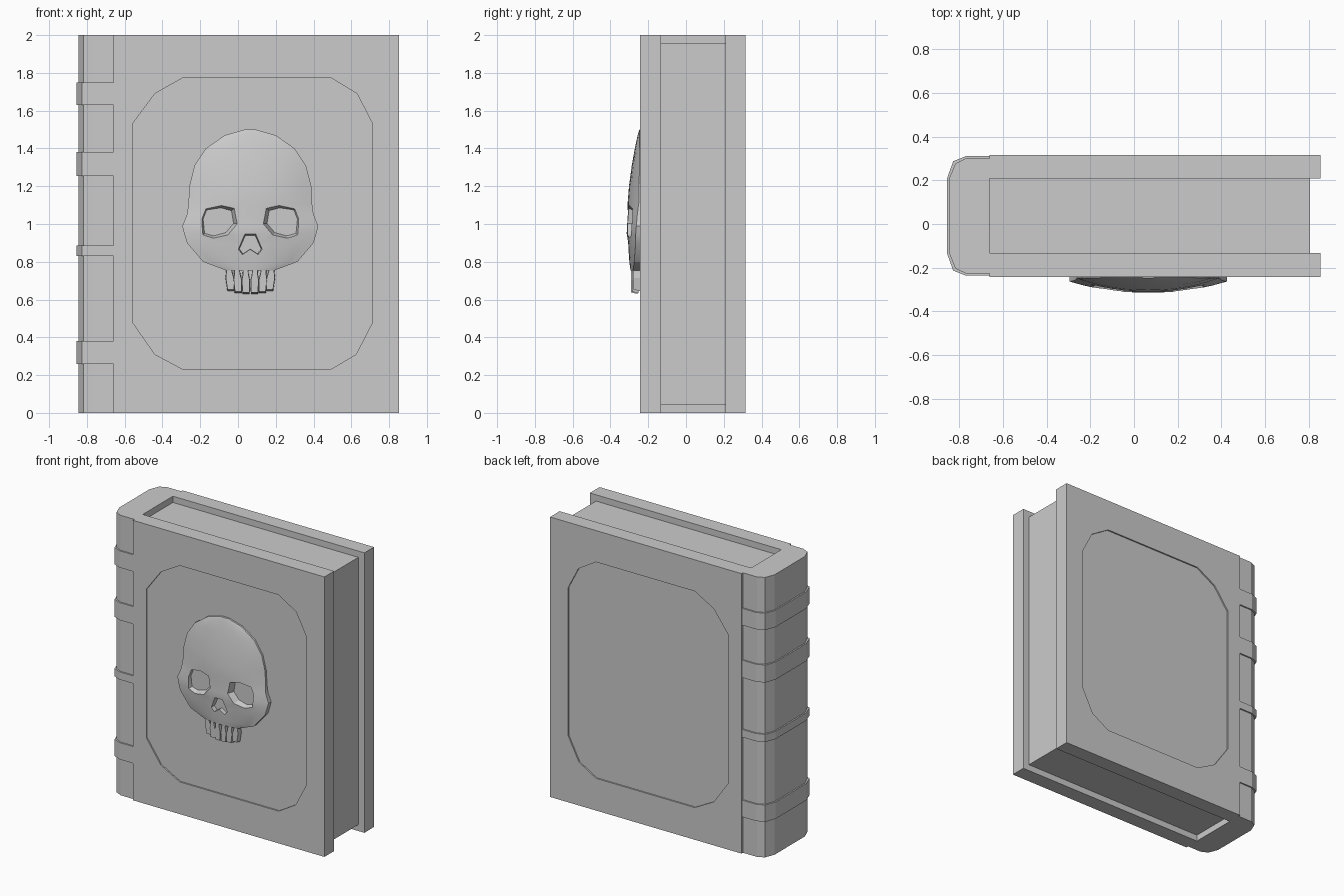
import bpy, bmesh
from mathutils import Vector

if "Cube" in bpy.data.objects:
    bpy.data.objects.remove(bpy.data.objects["Cube"])

CX = 0.065  # centre line of the skull relief


def mesh_object(name, verts, faces):
    bm = bmesh.new()
    vs = [bm.verts.new(v) for v in verts]
    for f in faces:
        bm.faces.new([vs[i] for i in f])
    bmesh.ops.recalc_face_normals(bm, faces=bm.faces)
    me = bpy.data.meshes.new(name)
    bm.to_mesh(me)
    bm.free()
    ob = bpy.data.objects.new(name, me)
    bpy.context.collection.objects.link(ob)
    return ob


def prism(name, pts, a, b, axis='y', taper=1.0):
    """Extrude a 2D outline from a to b along y or z; taper scales the end b."""
    n = len(pts)
    mid = Vector((sum(p[0] for p in pts) / n, sum(p[1] for p in pts) / n))
    ends = [(Vector(p), a) for p in pts]
    ends += [(mid + (Vector(p) - mid) * taper, b) for p in pts]
    verts = [(p.x, h, p.y) if axis == 'y' else (p.x, p.y, h) for p, h in ends]
    faces = [tuple(range(n)), tuple(range(n, 2 * n))]
    faces += [(i, (i + 1) % n, n + (i + 1) % n, n + i) for i in range(n)]
    return mesh_object(name, verts, faces)


def box(name, x0, x1, y0, y1, z0, z1):
    return prism(name, [(x0, y0), (x1, y0), (x1, y1), (x0, y1)], z0, z1, 'z')


def cut(ob, cutter):
    m = ob.modifiers.new("cut", 'BOOLEAN')
    m.operation, m.solver, m.object = 'DIFFERENCE', 'EXACT', cutter
    bpy.context.view_layer.objects.active = ob
    bpy.ops.object.modifier_apply(modifier=m.name)
    bpy.data.objects.remove(cutter)


# Covers with shallow recessed panels
panel = [(-0.29, 1.775), (0.49, 1.775), (0.63, 1.69), (0.71, 1.535),
         (0.71, 0.475), (0.625, 0.31), (0.49, 0.23), (-0.29, 0.23),
         (-0.44, 0.31), (-0.555, 0.475), (-0.555, 1.535), (-0.44, 1.69)]
front = box("front_cover", -0.66, 0.853, -0.243, -0.133, 0, 2)
cut(front, prism("cutter", panel, -0.4, -0.233))
back = box("back_cover", -0.66, 0.853, 0.208, 0.316, 0, 2)
cut(back, prism("cutter", panel, 0.306, 0.4))

# Page block
box("pages", -0.67, 0.805, -0.134, 0.209, 0.045, 1.955)


# Rounded spine and its raised bands
def spine_profile(d):
    half = [(-0.66, 0.263 + d), (-0.77, 0.263 + d),
            (-0.817 - d, 0.24 + d), (-0.845 - d, 0.172)]
    return [(x, 0.037 + y) for x, y in half] + [(x, 0.037 - y) for x, y in reversed(half)]


prism("spine", spine_profile(0), 0, 2, 'z')
for i, (z0, z1) in enumerate([(0.26, 0.38), (0.83, 0.885), (1.255, 1.38), (1.63, 1.75)]):
    prism(f"spine_band_{i + 1}", spine_profile(0.01), z0, z1, 'z')

# Skull relief: rows of (z, half width, centre relief, edge relief)
rows = [(1.50, 0.03, 0.247, 0.245), (1.47, 0.135, 0.256, 0.245), (1.40, 0.235, 0.271, 0.246),
        (1.31, 0.295, 0.287, 0.247), (1.20, 0.323, 0.302, 0.248), (1.11, 0.327, 0.309, 0.250),
        (1.05, 0.335, 0.308, 0.258), (0.99, 0.360, 0.312, 0.263), (0.95, 0.350, 0.314, 0.266),
        (0.90, 0.335, 0.307, 0.267), (0.80, 0.250, 0.300, 0.274), (0.755, 0.130, 0.294, 0.280)]
N = 12
verts = []
for z, w, hc, he in rows:
    for j in range(N + 1):
        u = 2 * j / N - 1
        verts.append((CX + w * u, -(he + (hc - he) * (1 - abs(u) ** 2.2)), z))
W, R = N + 1, len(rows)
faces = [(r * W + j, r * W + j + 1, (r + 1) * W + j + 1, (r + 1) * W + j)
         for r in range(R - 1) for j in range(N)]
rim = ([j for j in range(W)] + [r * W + N for r in range(1, R)]
       + [(R - 1) * W + j for j in range(N - 1, -1, -1)] + [r * W for r in range(R - 2, 0, -1)])
base = len(verts)
verts += [(verts[i][0], -0.22, verts[i][2]) for i in rim]
k = len(rim)
faces += [(rim[i], rim[(i + 1) % k], base + (i + 1) % k, base + i) for i in range(k)]
faces.append(tuple(range(base, base + k)))
skull = mesh_object("skull", verts, faces)

# Eye sockets and nose opening
eye = [(0.075, 1.09), (0.15, 1.11), (0.25, 1.095), (0.275, 1.03),
       (0.265, 0.93), (0.20, 0.912), (0.115, 0.935), (0.06, 1.0)]
for s in (-1, 1):
    cut(skull, prism("cutter", [(CX + s * x, z) for x, z in eye], -0.33, -0.266, taper=0.75))
nose = [(-0.03, 0.95), (0.03, 0.95), (0.068, 0.865), (0.045, 0.835),
        (0, 0.865), (-0.045, 0.835), (-0.068, 0.865)]
cut(skull, prism("cutter", [(CX + x, z) for x, z in nose], -0.33, -0.275, taper=0.85))
bpy.ops.object.select_all(action='DESELECT')
skull.select_set(True)
bpy.context.view_layer.objects.active = skull
bpy.ops.object.shade_smooth_by_angle(angle=0.5)

# Upper teeth: narrow root, wide crown
tooth = [(-0.014, 0.77), (0.014, 0.77), (0.016, 0.735), (0.023, 0.70),
         (0.019, 0.63), (-0.019, 0.63), (-0.023, 0.70), (-0.016, 0.735)]
for i, (x, y, dz) in enumerate([(0.025, -0.292, 0), (0.071, -0.287, 0.004), (0.115, -0.278, 0.015)]):
    for s, side in ((-1, "left"), (1, "right")):
        pts = [(CX + s * (x + px - (0.77 - pz) * x * 0.8), pz + dz * (pz < 0.75)) for px, pz in tooth]
        prism(f"tooth_{side}_{i + 1}", pts, y + 0.036, y, taper=0.9)
